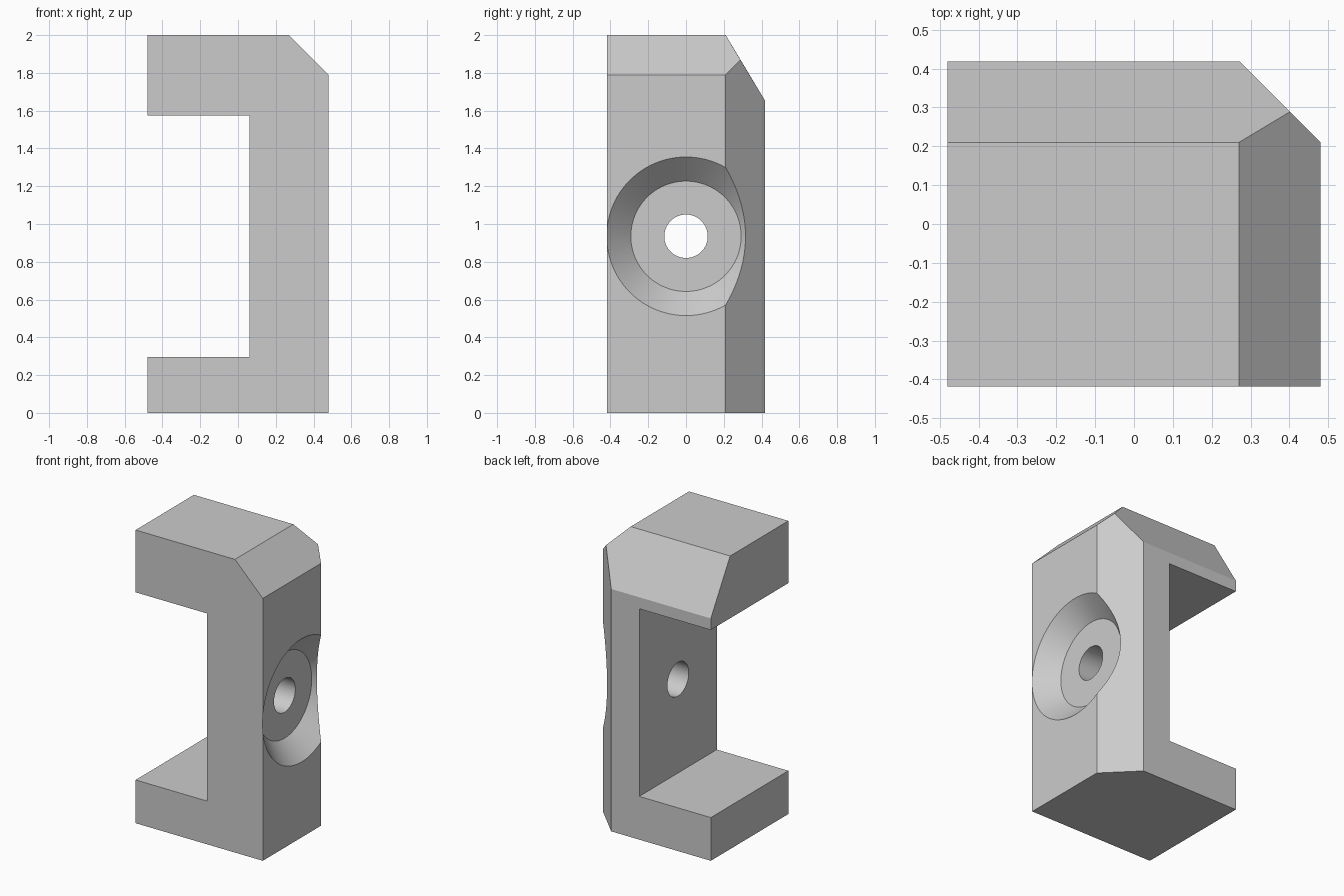
import bpy, bmesh, math
from mathutils import Vector, Matrix

if "Cube" in bpy.data.objects:
    bpy.data.objects.remove(bpy.data.objects["Cube"])

HALF_DEPTH = 0.418
HOLE_Z = 0.935

# Single grey material
grey = bpy.data.materials.new("plain grey")
grey.use_nodes = True
grey.diffuse_color = (0.6, 0.6, 0.6, 1)
grey.node_tree.nodes["Principled BSDF"].inputs["Base Color"].default_value = (0.6, 0.6, 0.6, 1)


def make_object(name, bm):
    bmesh.ops.recalc_face_normals(bm, faces=bm.faces)
    mesh = bpy.data.meshes.new(name)
    bm.to_mesh(mesh)
    bm.free()
    mesh.materials.append(grey)
    obj = bpy.data.objects.new(name, mesh)
    bpy.context.collection.objects.link(obj)
    return obj


def slice_off(bm, point, normal):
    """Remove everything on the normal's side of a plane and cap the cut."""
    cut = bmesh.ops.bisect_plane(bm, geom=bm.verts[:] + bm.edges[:] + bm.faces[:],
                                 plane_co=point, plane_no=normal, clear_outer=True)
    edges = [e for e in cut["geom_cut"] if isinstance(e, bmesh.types.BMEdge)]
    bmesh.ops.contextual_create(bm, geom=edges)


# C-shaped bracket with a chamfered top corner, extruded front to back
profile = [(-0.48, 0), (0.48, 0), (0.48, 1.79), (0.27, 2), (-0.48, 2),
           (-0.48, 1.575), (0.06, 1.575), (0.06, 0.295), (-0.48, 0.295)]
bm = bmesh.new()
face = bm.faces.new([bm.verts.new((x, -HALF_DEPTH, z)) for x, z in profile])
extruded = bmesh.ops.extrude_face_region(bm, geom=[face])
bmesh.ops.translate(bm, vec=(0, 2 * HALF_DEPTH, 0),
                    verts=[v for v in extruded["geom"] if isinstance(v, bmesh.types.BMVert)])

# Back upright chamfer and sloping back of the top arm
slice_off(bm, Vector((0.48, 0.21, 0)), Vector((1, 1, 0)))
slice_off(bm, Vector((0, 0.21, 2)), Vector((0, 0.35, 0.21)))
bracket = make_object("bracket", bm)

# Countersunk bolt hole: a profile revolved about the x axis
bm = bmesh.new()
hole = [(-0.1, 0), (-0.1, 0.115), (0.352, 0.115), (0.352, 0.292), (0.56, 0.5), (0.56, 0)]
points = [bm.verts.new((x, 0, r)) for x, r in hole]
edges = [bm.edges.new(pair) for pair in zip(points, points[1:])]
bmesh.ops.spin(bm, geom=points + edges, cent=(0, 0, 0), axis=(1, 0, 0),
               angle=2 * math.pi, steps=96)
bmesh.ops.remove_doubles(bm, verts=bm.verts, dist=0.0005)
bmesh.ops.transform(bm, matrix=Matrix.Translation((0, 0, HOLE_Z)), verts=bm.verts)
cutter = make_object("hole_cutter", bm)
cutter.hide_render = True

# Cut the hole and discard the cutter
bpy.ops.object.select_all(action="DESELECT")
bpy.context.view_layer.objects.active = bracket
bracket.select_set(True)
cut = bracket.modifiers.new("bolt hole", "BOOLEAN")
cut.operation = "DIFFERENCE"
cut.solver = "EXACT"
cut.object = cutter
bpy.ops.object.modifier_apply(modifier=cut.name)
bpy.data.objects.remove(cutter)
bpy.ops.object.shade_smooth_by_angle(angle=math.radians(20))
